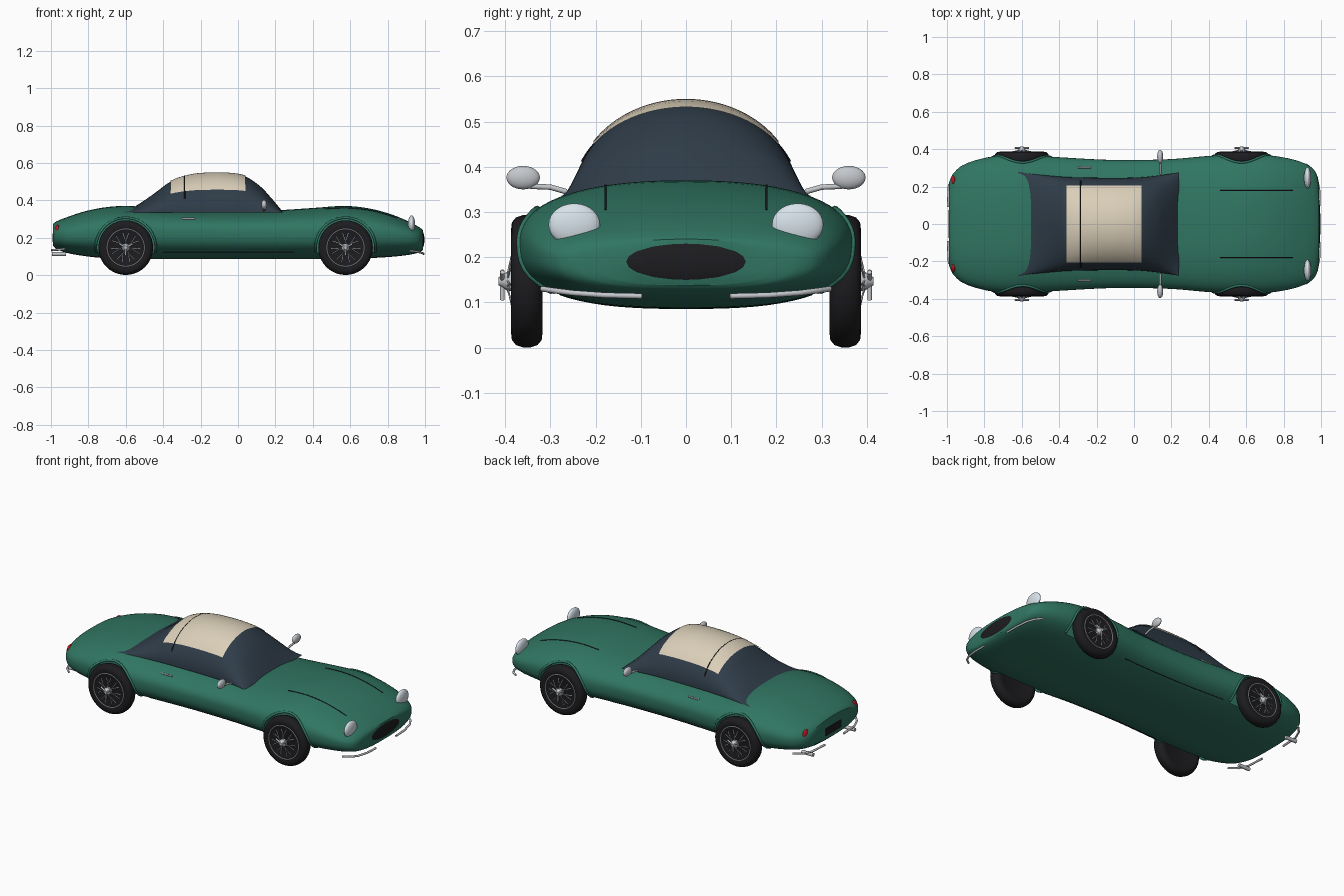
import bpy, bmesh, math
from mathutils import Vector

if "Cube" in bpy.data.objects:
    bpy.data.objects.remove(bpy.data.objects["Cube"])


def material(name, rgb):
    m = bpy.data.materials.new(name)
    m.diffuse_color = (*rgb, 1)
    m.use_nodes = True
    m.node_tree.nodes["Principled BSDF"].inputs["Base Color"].default_value = m.diffuse_color
    return m


GREEN = material("green paint", (0.03, 0.18, 0.122))
GLASS = material("dark glass", (0.028, 0.045, 0.065))
CREAM = material("cream roof", (0.70, 0.62, 0.48))
BLACK = material("black rubber", (0.012, 0.012, 0.014))
CHROME = material("chrome", (0.55, 0.57, 0.6))
LENS = material("lamp lens", (0.68, 0.76, 0.82))
RED = material("red lens", (0.5, 0.01, 0.015))


def finish(ob, mat, angle=40):
    ob.data.materials.clear()
    ob.data.materials.append(mat)
    bpy.ops.object.select_all(action='DESELECT')
    ob.select_set(True)
    bpy.context.view_layer.objects.active = ob
    if ob.type == 'MESH':
        bpy.ops.object.shade_smooth_by_angle(angle=math.radians(angle))
    return ob


def loft(name, rings, mat, closed=True, caps=True, angle=40):
    bm = bmesh.new()
    rows = [[bm.verts.new(p) for p in r] for r in rings]
    n = len(rows[0])
    for a, b in zip(rows, rows[1:]):
        for i in range(n if closed else n - 1):
            j = (i + 1) % n
            bm.faces.new((a[i], a[j], b[j], b[i]))
    if caps:
        bm.faces.new(rows[0])
        bm.faces.new(rows[-1])
    bmesh.ops.recalc_face_normals(bm, faces=bm.faces)
    me = bpy.data.meshes.new(name)
    bm.to_mesh(me)
    bm.free()
    ob = bpy.data.objects.new(name, me)
    bpy.context.collection.objects.link(ob)
    return finish(ob, mat, angle)


def lathe(name, c, profile, mat, n=40):
    """Revolve (radius, y offset) points about the y axis through c."""
    rings = [[(c[0] + r * math.cos(k * math.tau / n), c[1] + y, c[2] + r * math.sin(k * math.tau / n))
              for k in range(n)] for r, y in profile]
    return loft(name, rings, mat)


def ball(name, c, size, mat, rot=(0, 0, 0)):
    bpy.ops.mesh.primitive_uv_sphere_add(segments=24, ring_count=14, radius=1, location=c, rotation=rot)
    ob = bpy.context.object
    ob.name, ob.scale = name, size
    return finish(ob, mat)


def tube(name, paths, radius, mat):
    cu = bpy.data.curves.new(name, 'CURVE')
    cu.dimensions, cu.bevel_depth, cu.bevel_resolution, cu.use_fill_caps = '3D', radius, 2, True
    for pts in paths:
        sp = cu.splines.new('POLY')
        sp.points.add(len(pts) - 1)
        for p, q in zip(sp.points, pts):
            p.co = (*q, 1)
    ob = bpy.data.objects.new(name, cu)
    bpy.context.collection.objects.link(ob)
    return finish(ob, mat)


def sample(keys, x):
    """Smooth interpolation of a station table at x."""
    i = max(k for k in range(len(keys) - 1) if keys[k][0] <= x or k == 0)
    p, q = keys[i], keys[i + 1]
    o, s = keys[max(i - 1, 0)], keys[min(i + 2, len(keys) - 1)]
    h = q[0] - p[0]
    t = (x - p[0]) / h
    out = []
    for k in range(1, len(p)):
        m0 = (q[k] - o[k]) / (q[0] - o[0]) * h
        m1 = (s[k] - p[k]) / (s[0] - p[0]) * h
        out.append((2*t**3 - 3*t*t + 1)*p[k] + (t**3 - 2*t*t + t)*m0 + (3*t*t - 2*t**3)*q[k] + (t**3 - t*t)*m1)
    return out


def stations(keys, sub):
    xs = [a[0] + (b[0] - a[0]) * s / sub for a, b in zip(keys, keys[1:]) for s in range(sub)]
    return xs + [keys[-1][0]]


# body stations: x, half width, top, waist, bottom
BODY = [(-.988, .225, .275, .21, .155), (-.97, .265, .288, .212, .14), (-.92, .312, .308, .217, .12),
        (-.82, .348, .341, .225, .102), (-.7, .368, .364, .23, .09), (-.58, .37, .37, .23, .086),
        (-.4, .357, .355, .23, .086), (-.1, .342, .343, .23, .086), (.2, .347, .347, .23, .086),
        (.4, .364, .359, .23, .086), (.57, .371, .37, .23, .087), (.7, .369, .357, .228, .091),
        (.82, .352, .325, .22, .098), (.91, .325, .288, .208, .108), (.96, .292, .262, .198, .119),
        (.982, .25, .247, .192, .13), (.99, .19, .24, .19, .138)]
UP, LOW = 2.35, 2.7


def body_ring(x, n=64):
    w, top, mid, bot = sample(BODY, x)
    ring = []
    for k in range(n):
        c, s = math.cos(k * math.tau / n), math.sin(k * math.tau / n)
        e = 2 / (UP if s >= 0 else LOW)
        ring.append((x, math.copysign(abs(c) ** e * w, c),
                     mid + (abs(s) ** e) * ((top - mid) if s >= 0 else (bot - mid))))
    return ring


def body_y(x, z):
    w, top, mid, bot = sample(BODY, x)
    e, f = (UP, (z - mid) / (top - mid)) if z > mid else (LOW, (mid - z) / (mid - bot))
    return w * max(0, 1 - min(f, 1) ** e) ** (1 / e)


def body_top(x, y):
    w, top, mid, bot = sample(BODY, x)
    return mid + (top - mid) * (1 - (abs(y) / w) ** UP) ** (1 / UP)


body = loft("body", [body_ring(x) for x in stations(BODY, 4)], GREEN)

# wheel wells cut out of the body
AXLES, SIDES = (-.6, .575), (-1, 1)
for ax in AXLES:
    for s in SIDES:
        cut = lathe("well_cutter", (ax, s * .42, .147), [(.157, -.14), (.157, .14)], GREEN, 48)
        cut.hide_render = True
        mod = body.modifiers.new("well", 'BOOLEAN')
        mod.operation, mod.object, mod.solver = 'DIFFERENCE', cut, 'EXACT'
        bpy.context.view_layer.objects.active = body
        bpy.ops.object.modifier_apply(modifier=mod.name)
        bpy.data.objects.remove(cut)
finish(body, GREEN)

# wheels with arches, wire spokes and spinners
for ax in AXLES:
    for s in SIDES:
        tag = ("front" if ax > 0 else "rear") + ("_left" if s > 0 else "_right")
        c = Vector((ax, s * .352, .147))
        lathe(tag + "_tyre", c, [(.098, -.03), (.112, -.035), (.13, -.033), (.141, -.024), (.146, -.009),
                                 (.146, .009), (.141, .024), (.13, .033), (.112, .035), (.098, .03)], BLACK)
        lathe(tag + "_wheel_disc", c, [(.1, -.02), (.1, .018)], BLACK)
        lathe(tag + "_hub", c, [(.022, s * .015), (.022, s * .042), (.015, s * .052), (.009, s * .062)], CHROME, 16)
        rim = [c + Vector((.1 * math.cos(a * math.tau / 40), s * .031, .1 * math.sin(a * math.tau / 40))) for a in range(41)]
        tube(tag + "_rim", [rim], .003, CHROME)
        spokes = []
        for k in range(14):
            a = k * math.tau / 14
            b = a + (.5 if k % 2 else -.5)
            spokes.append([c + Vector((.02 * math.cos(b), s * .042, .02 * math.sin(b))),
                           c + Vector((.098 * math.cos(a), s * .024, .098 * math.sin(a)))])
        tube(tag + "_spokes", spokes, .002, CHROME)
        ears = [[c + Vector((0, s * .054, 0)), c + Vector((.042 * math.cos(a), s * .054, .042 * math.sin(a)))]
                for a in (.5, .5 + math.tau / 3, .5 + 2 * math.tau / 3)]
        tube(tag + "_spinner", ears, .005, CHROME)
        arch = []
        for k in range(33):
            a = math.radians(-8 + 196 * k / 32)
            x, z = ax + .16 * math.cos(a), .147 + .16 * math.sin(a)
            arch.append((x, s * body_y(x, z), z))
        tube(tag + "_wheel_arch", [arch], .007, GREEN)

# cabin glass and roof panel: x, half width, crown height
CABIN = [(-.62, .28, .337), (-.55, .268, .368), (-.45, .258, .435), (-.36, .251, .5), (-.25, .248, .535),
         (-.15, .247, .544), (-.05, .247, .543), (.04, .25, .527), (.12, .258, .474), (.18, .266, .41), (.24, .276, .338)]
BASE = .335


def cabin_z(x, y):
    w, h = sample(CABIN, x)
    return BASE + (h - BASE) * math.sqrt(max(0, 1 - (y / w) ** 2))


rings = []
for x in stations(CABIN, 4):
    w, h = sample(CABIN, x)
    ys = [w * math.cos(math.pi * k / 32) for k in range(33)]
    rings.append([(x, y, cabin_z(x, y)) for y in ys])
loft("cabin_glass", rings, GLASS, closed=False, caps=False, angle=60)
rings = []
for k in range(21):
    x = -.36 + .4 * k / 20
    ys = [.205 * (j / 12 - 1) for j in range(25)]
    rings.append([(x, y, cabin_z(x, y) + .005) for y in ys])
loft("roof_panel", rings, CREAM, closed=False, caps=False, angle=60)
tube("roof_bow", [[(-.285, .01 * j, cabin_z(-.285, .01 * j) + .003) for j in range(-23, 24)]], .003, BLACK)

# grille mouth and number plate panel
ball("grille_mouth", (.977, 0, .19), (.02, .176, .053), BLACK)
bpy.ops.mesh.primitive_cube_add(size=1, location=(-.986, 0, .2))
plate = bpy.context.object
plate.name, plate.scale = "rear_plate", (.012, .15, .045)
finish(plate, BLACK)

# paired trim on both sides
for s in SIDES:
    tag = "left_" if s > 0 else "right_"
    ball(tag + "headlight", (.928, s * .247, .272), (.019, .057, .047), LENS)
    ball(tag + "tail_light", (-.965, s * .232, .242), (.012, .026, .029), RED, (s * .45, 0, 0))
    tube(tag + "front_bumper", [[(.992, s * .097, .114), (.99, s * .18, .116), (.977, s * .25, .121),
                                 (.955, s * .29, .126), (.92, s * .318, .13)]], .006, CHROME)
    tube(tag + "rear_bumper", [[(-.995, s * .09, .133), (-.99, s * .2, .134), (-.965, s * .26, .136),
                                (-.925, s * .3, .14)]], .006, CHROME)
    tube(tag + "exhaust_tip", [[(-.92, s * .2, .113), (-.995, s * .2, .113)]], .011, CHROME)
    ball(tag + "mirror", (.14, s * .36, .376), (.016, .037, .026), CHROME)
    tube(tag + "mirror_stem", [[(.14, s * .265, .345), (.14, s * .3, .355), (.14, s * .345, .357)]], .006, CHROME)
    y = body_y(-.27, .302) + .004
    tube(tag + "door_handle", [[(-.3, s * y, .302), (-.23, s * y, .302)]], .005, CHROME)
    tube(tag + "bonnet_seam", [[(x, s * .178, body_top(x, .178)) for x in [.46 + .39 * k / 20 for k in range(21)]]],
         .0025, BLACK)
    tube(tag + "sill_seam", [[(x, s * body_y(x, .122), .122) for x in [-.4 + .7 * k / 16 for k in range(17)]]],
         .002, BLACK)
